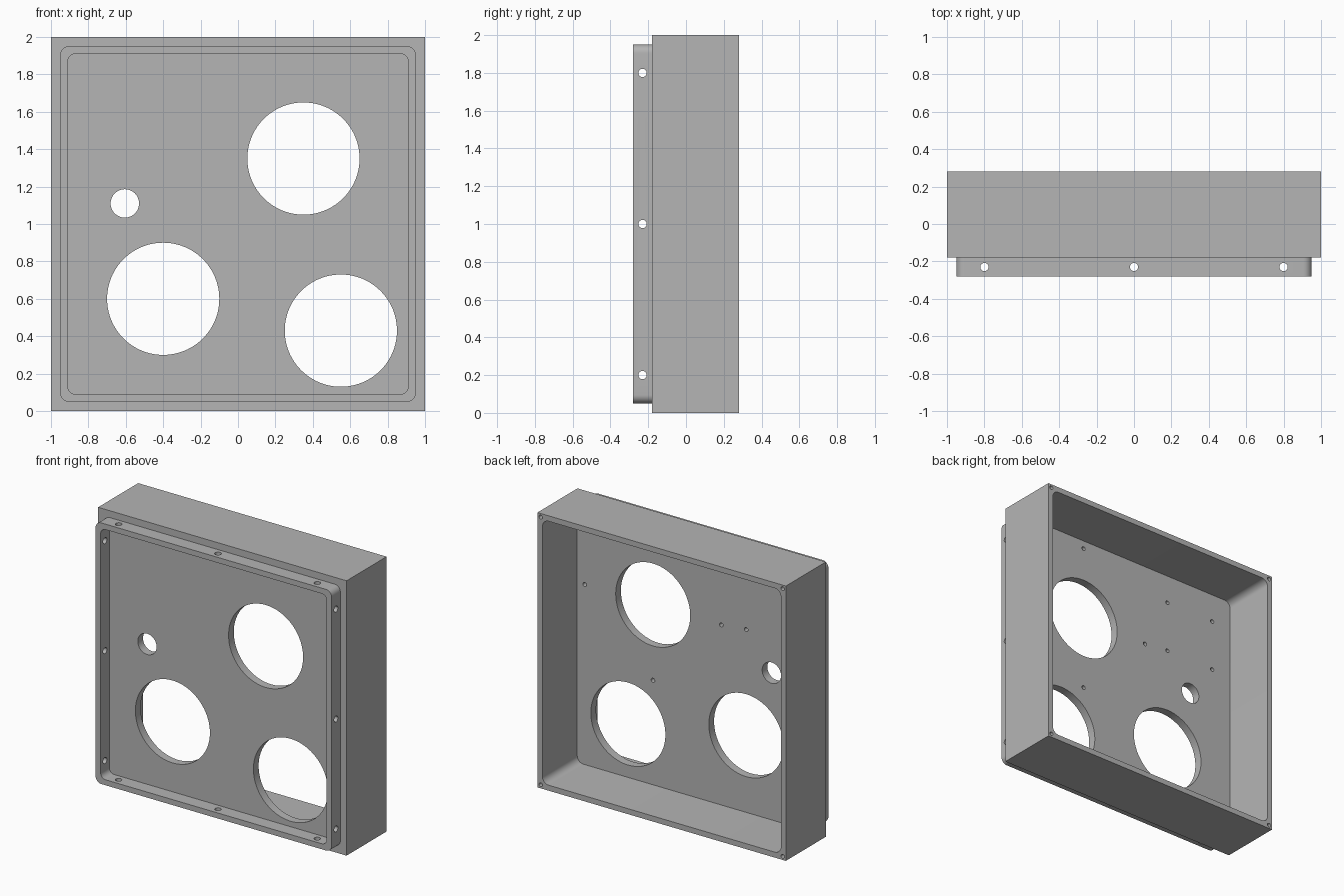
import bpy, bmesh, math
from mathutils import Matrix, Vector

FRONT, STEP, BACK = -0.28, -0.18, 0.28   # flange front, panel front, open back
PANEL_BACK = -0.12

cube = bpy.data.objects.get("Cube")
if cube:
    bpy.data.objects.remove(cube, do_unlink=True)

grey = bpy.data.materials.new("plain grey")
grey.use_nodes = True
colour = (0.46, 0.46, 0.46, 1)
grey.diffuse_color = colour
grey.node_tree.nodes["Principled BSDF"].inputs["Base Color"].default_value = colour


def block(bm, half, y0, y1, radius=0):
    """Square block centred on z = 1, with rounded edges along y."""
    place = Matrix.Translation((0, (y0 + y1) / 2, 1)) @ Matrix.Diagonal((2 * half, y1 - y0, 2 * half, 1))
    verts = bmesh.ops.create_cube(bm, size=1, matrix=place)["verts"]
    if radius:
        edges = {e for v in verts for e in v.link_edges
                 if abs(e.verts[0].co.y - e.verts[1].co.y) > 1e-4}
        bmesh.ops.bevel(bm, geom=list(edges), offset=radius, segments=8,
                        profile=0.5, affect='EDGES')


def drill(bm, centre, radius, length, axis, sides=24):
    """Cylinder centred at a point, along the given axis."""
    turn = Vector((0, 0, 1)).rotation_difference(Vector(axis)).to_matrix().to_4x4()
    bmesh.ops.create_cone(bm, cap_ends=True, segments=sides, radius1=radius, radius2=radius,
                          depth=length, matrix=Matrix.Translation(centre) @ turn)


def finish(bm, name):
    bmesh.ops.recalc_face_normals(bm, faces=bm.faces)
    mesh = bpy.data.meshes.new(name)
    bm.to_mesh(mesh)
    bm.free()
    obj = bpy.data.objects.new(name, mesh)
    mesh.materials.append(grey)
    bpy.context.collection.objects.link(obj)
    return obj


def cut(obj, bm):
    """Subtract the solids from the object and discard them."""
    cutter = finish(bm, "cutter")
    cutter.hide_render = True
    mod = obj.modifiers.new("cut", 'BOOLEAN')
    mod.operation, mod.solver, mod.object = 'DIFFERENCE', 'EXACT', cutter
    bpy.context.view_layer.objects.active = obj
    bpy.ops.object.modifier_apply(modifier=mod.name)
    bpy.data.objects.remove(cutter, do_unlink=True)


def smooth(obj):
    bpy.ops.object.select_all(action='DESELECT')
    obj.select_set(True)
    bpy.context.view_layer.objects.active = obj
    bpy.ops.object.shade_smooth_by_angle(angle=math.radians(30))


# Housing: a box open at the back
bm = bmesh.new()
block(bm, 1, STEP, BACK)
housing = finish(bm, "housing")
bm = bmesh.new()
block(bm, 0.96, PANEL_BACK, BACK + 0.1, 0.05)
cut(housing, bm)

# Instrument openings through the panel
bm = bmesh.new()
for x, z, r in [(0.35, 1.35, 0.3), (-0.4, 0.6, 0.3), (0.55, 0.43, 0.3), (-0.605, 1.11, 0.076)]:
    drill(bm, (x, -0.15, z), r, 0.2, (0, 1, 0), 96 if r > 0.1 else 48)

# Blind screw holes behind the panel: ring of four, then square of four
ring = [(0.35 + dx, 1.35 + dz) for dx, dz in ((0.55, 0), (-0.55, 0), (0, 0.55), (0, -0.55))]
square = [(x, z) for x in (-0.4, -0.8) for z in (1.37, 1.75)]
for x, z in ring + square:
    drill(bm, (x, PANEL_BACK, z), 0.015, 0.08, (0, 1, 0), 16)

# Blind screw holes in the rear rim corners
for sx in (-1, 1):
    for sz in (-1, 1):
        drill(bm, (sx * 0.974, BACK, 1 + sz * 0.974), 0.014, 0.2, (0, 1, 0), 16)
cut(housing, bm)
smooth(housing)

# Flange: rounded square frame on the front
bm = bmesh.new()
block(bm, 0.95, FRONT, STEP, 0.045)
flange = finish(bm, "front_flange")
bm = bmesh.new()
block(bm, 0.91, FRONT - 0.1, STEP + 0.1, 0.04)
cut(flange, bm)

# Fixing holes through all four sides of the flange
bm = bmesh.new()
for side in (-0.93, 0.93):
    for along in (-0.8, 0, 0.8):
        drill(bm, (side, -0.23, 1 + along), 0.022, 0.1, (1, 0, 0))
        drill(bm, (along, -0.23, 1 + side), 0.022, 0.1, (0, 0, 1))
cut(flange, bm)
smooth(flange)
